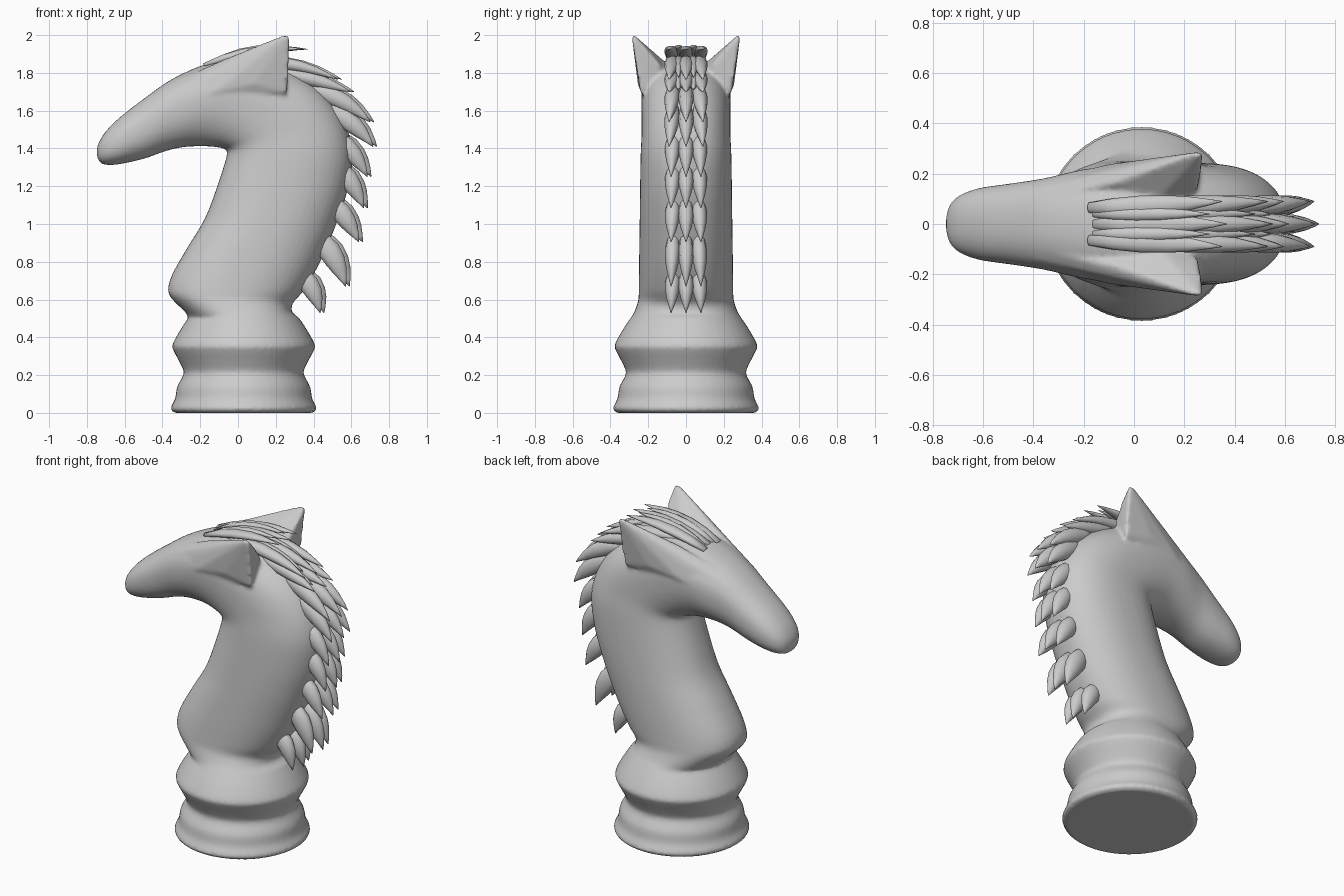
import bpy, bmesh, math
from mathutils import Vector

if "Cube" in bpy.data.objects:
    bpy.data.objects.remove(bpy.data.objects["Cube"])

SEG = 48


def catmull(rows, sub):
    """Smoothly resample a list of equal-length tuples."""
    out = []
    for i in range(len(rows) - 1):
        a, b = rows[max(i - 1, 0)], rows[i]
        c, d = rows[i + 1], rows[min(i + 2, len(rows) - 1)]
        for j in range(sub):
            t = j / sub
            out.append(tuple(0.5 * (2*q + (r-p)*t + (2*p-5*q+4*r-s)*t*t + (3*q-p-3*r+s)*t**3)
                             for p, q, r, s in zip(a, b, c, d)))
    return out + [rows[-1]]


def loft(bm, rings):
    """Skin closed rings of points and cap both ends."""
    vs = [[bm.verts.new(p) for p in ring] for ring in rings]
    n = len(vs[0])
    for a, b in zip(vs, vs[1:]):
        for i in range(n):
            bm.faces.new((a[i], a[(i+1) % n], b[(i+1) % n], b[i]))
    bm.faces.new(vs[0][::-1])
    bm.faces.new(vs[-1])


def section(fx, fz, bx, bz, w, k, n):
    """Superellipse between a front and a back point, widened toward the back by k."""
    f, b = Vector((fx, 0, fz)), Vector((bx, 0, bz))
    mid, half = (f + b) / 2, (b - f) / 2
    ring = []
    for i in range(SEG):
        a = 2 * math.pi * i / SEG
        c, s = math.cos(a), math.sin(a)
        u = math.copysign(abs(c) ** (2 / n), c)
        v = math.copysign(abs(s) ** (2 / n), s)
        ring.append(mid + half * u + Vector((0, v * w * (1 + k * u), 0)))
    return ring


def make_object(name, bm):
    bmesh.ops.recalc_face_normals(bm, faces=bm.faces[:])
    for f in bm.faces:
        f.smooth = True
    me = bpy.data.meshes.new(name)
    bm.to_mesh(me)
    bm.free()
    ob = bpy.data.objects.new(name, me)
    bpy.context.collection.objects.link(ob)
    return ob


# turned base: radius, height
base = [(.365, 0), (.382, .012), (.386, .03), (.363, .075), (.352, .14), (.318, .205),
        (.33, .25), (.374, .335), (.376, .365), (.335, .44), (.292, .505)]
stations = [(.03 - r, z, .03 + r, z, r, 0, 2) for r, z in catmull(base, 3)]

# neck and head: front x,z, back x,z, half width, widening toward the back
neck = [(-.275, .53, .285, .53, .275, 0), (-.355, .61, .29, .58, .253, 0),
        (-.37, .66, .35, .65, .25, 0), (-.345, .74, .42, .77, .249, 0),
        (-.265, .88, .48, .9, .247, 0), (-.175, 1.03, .535, 1.04, .245, 0),
        (-.11, 1.2, .585, 1.2, .243, 0), (-.06, 1.36, .605, 1.38, .24, 0),
        (-.065, 1.395, .56, 1.55, .235, 0), (-.1, 1.405, .45, 1.7, .235, .03),
        (-.14, 1.41, .27, 1.815, .235, .08), (-.2, 1.412, .07, 1.875, .23, .14),
        (-.29, 1.407, -.14, 1.855, .213, .15), (-.38, 1.387, -.34, 1.772, .18, .1),
        (-.49, 1.348, -.5, 1.662, .16, .04), (-.6, 1.322, -.625, 1.565, .143, 0),
        (-.68, 1.312, -.70, 1.49, .115, 0), (-.727, 1.323, -.735, 1.435, .077, 0),
        (-.747, 1.36, -.747, 1.40, .025, 0)]
stations += [s + (2.3,) for s in catmull(neck, 4)]

bm = bmesh.new()
loft(bm, [section(*s) for s in stations])

# swept-back ears rising from the brow, mirrored
ear = [(-.40, .14, 1.69), (-.30, .185, 1.665), (-.3, .12, 1.77), (-.12, .235, 1.70),
       (-.08, .16, 1.87), (-.08, .225, 1.81), (.08, .255, 1.74), (.1, .255, 1.89),
       (.1, .2, 1.92), (.275, .29, 2.015), (.262, .24, 1.70), (.262, .185, 1.90),
       (.25, .13, 1.83), (.1, .1, 1.85), (.2, .18, 1.62)]
for side in (1, -1):
    vs = [bm.verts.new((x, y * side, z)) for x, y, z in ear]
    res = bmesh.ops.convex_hull(bm, input=vs)
    loose = {v for v in res["geom_interior"] + res["geom_unused"]
             if isinstance(v, bmesh.types.BMVert)}
    if loose:
        bmesh.ops.delete(bm, geom=list(loose), context='VERTS')

body = make_object("horse_body", bm)
rm = body.modifiers.new("Blend", 'REMESH')
rm.mode = 'VOXEL'
rm.voxel_size = 0.012
rm.use_smooth_shade = True
sm = body.modifiers.new("Soften", 'SMOOTH')
sm.factor = 0.5
sm.iterations = 4


def lock(bm, start, mid, tip, width, depth):
    """Pointed, curved tuft along a quadratic curve."""
    p0, p1, p2 = map(Vector, (start, mid, tip))
    rings = []
    for t, f in ((0, .5), (.2, .85), (.4, 1), (.6, .9), (.75, .68), (.9, .32), (1, .04)):
        c = p0*(1-t)**2 + p1*2*t*(1-t) + p2*t*t
        d = ((p1-p0)*(1-t) + (p2-p1)*t).normalized()
        side = Vector((0, 1, 0))
        side = (side - d * side.dot(d)).normalized()
        up = d.cross(side)
        rings.append([c + side * math.cos(a) * width * f + up * math.sin(a) * depth * f
                      for a in (i * math.pi / 5 for i in range(10))])
    loft(bm, rings)


# mane rows from forelock to withers: root x,z, bend x,z, tip x,z, depth
rows = [(-.16, 1.84, .1, 1.945, .37, 1.925, .025), (.0, 1.86, .3, 1.88, .55, 1.765, .035),
        (.2, 1.81, .42, 1.775, .615, 1.70, .04), (.38, 1.72, .56, 1.69, .72, 1.54, .05),
        (.46, 1.62, .62, 1.57, .735, 1.41, .055), (.5, 1.47, .62, 1.42, .705, 1.25, .055),
        (.53, 1.31, .62, 1.25, .685, 1.085, .055), (.5, 1.13, .585, 1.06, .66, .905, .055),
        (.43, .94, .53, .86, .59, .67, .062), (.33, .75, .42, .69, .455, .53, .055)]
bm = bmesh.new()
for i, (sx, sz, mx, mz, tx, tz, depth) in enumerate(rows):
    for k in (-1, 0, 1):
        back = 0 if k == 0 else -.02
        y = k * .072
        lock(bm, (sx + back, y * .9, sz), (mx + back, y, mz),
             (tx + back, y * (1.25 if i < 5 else 1.1), tz), .041, depth)
    # shorter in-between strands on the crown
    if i < 3:
        for y in (-.04, .04):
            lock(bm, (sx, y, sz), (mx - .05, y, mz), (tx - .07, y, tz + .01), .03, depth)
make_object("mane", bm)
